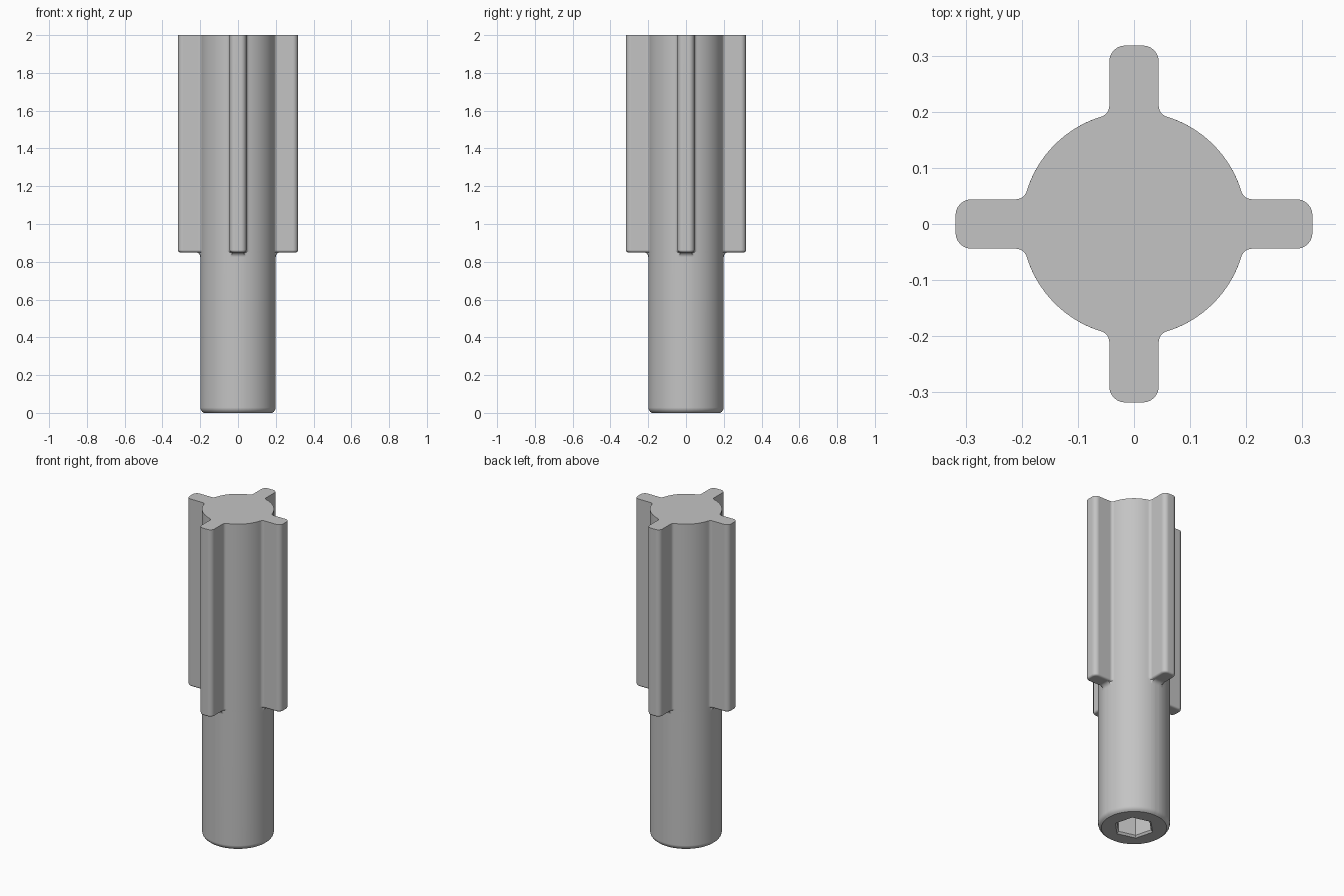
import bpy, bmesh
from math import sin, cos, pi, sqrt, atan2, radians

cube = bpy.data.objects.get("Cube")
if cube:
    bpy.data.objects.remove(cube)

SHAFT_R, HALF, REACH = 0.2, 0.044, 0.318   # shaft radius, fin half width, fin tip
CORNER, FILLET, EDGE = 0.028, 0.02, 0.012  # fin corner, root fillet, underside rounding
FIN_Z, TOP_Z, UNDER = 0.85, 2.0, 0.025

metal = bpy.data.materials.new("plain grey metal")
metal.use_nodes = True
grey = (0.55, 0.55, 0.55, 1)
metal.diffuse_color = grey
metal.node_tree.nodes["Principled BSDF"].inputs["Base Color"].default_value = grey


def arc(cx, cy, r, a0, a1, n):
    return [(cx + r * cos(a0 + (a1 - a0) * i / n), cy + r * sin(a0 + (a1 - a0) * i / n))
            for i in range(n + 1)]


def fin_outline():
    """Right-hand fin, counter-clockwise from shaft to shaft."""
    fy = HALF + FILLET
    fx = sqrt((SHAFT_R + FILLET) ** 2 - fy ** 2)
    upper = arc(REACH - CORNER, HALF - CORNER, CORNER, 0, pi / 2, 6)
    upper += arc(fx, fy, FILLET, -pi / 2, atan2(fy, fx) - pi, 6)
    return [(x, -y) for x, y in reversed(upper)] + upper


OUTLINE = fin_outline()


def section(z, extent, inset=0.0, radius=SHAFT_R):
    """Shaft circle with four fins that stand out from it by at most extent."""
    longest = REACH - SHAFT_R
    fin = []
    for x, y in OUTLINE:
        out = max(0, x - sqrt(SHAFT_R ** 2 - y ** 2)) * (1 - inset / longest)
        y *= (HALF - inset) / HALF
        fin.append((sqrt(radius ** 2 - y ** 2) + min(out, extent), y))
    start = atan2(fin[-1][1], fin[-1][0])
    fin += arc(0, 0, radius, start, pi / 2 - start, 16)[1:-1]
    return [(x * cos(q) - y * sin(q), x * sin(q) + y * cos(q), z)
            for q in (0, pi / 2, pi, 3 * pi / 2) for x, y in fin]


def loft(name, rings):
    bm = bmesh.new()
    loops = [[bm.verts.new(p) for p in ring] for ring in rings]
    n = len(loops[0])
    for low, high in zip(loops, loops[1:]):
        for i in range(n):
            j = (i + 1) % n
            bm.faces.new((low[i], low[j], high[j], high[i]))
    bm.faces.new(loops[0][::-1])
    bm.faces.new(loops[-1])
    bmesh.ops.remove_doubles(bm, verts=bm.verts, dist=0.00001)
    bmesh.ops.recalc_face_normals(bm, faces=bm.faces)
    mesh = bpy.data.meshes.new(name)
    bm.to_mesh(mesh)
    bm.free()
    mesh.materials.append(metal)
    obj = bpy.data.objects.new(name, mesh)
    bpy.context.collection.objects.link(obj)
    return obj


# Rounded foot of the shaft
rings = [section(z, 0, EDGE, r)
         for z, r in ((0, 0.182), (0.007, 0.191), (0.016, 0.197), (0.028, SHAFT_R))]
# Hollow fillet under the fins
for i in range(6):
    a = pi / 2 * i / 5
    rings.append(section(FIN_Z - UNDER + UNDER * sin(a), UNDER * (1 - cos(a)), EDGE))
# Rounded lower fin edge, then straight up to the flat top
for i in range(5):
    a = pi / 2 * i / 4
    rings.append(section(FIN_Z + EDGE * (1 - cos(a)), 1, EDGE * (1 - sin(a))))
rings.append(section(TOP_Z, 1))
body = loft("finned_shaft", rings)

# Hexagonal socket with a chamfered mouth
socket = loft("socket_cutter", [
    [(r * cos(pi / 4 + k * pi / 3), r * sin(pi / 4 + k * pi / 3), z) for k in range(6)]
    for z, r in ((-0.01, 0.124), (0.012, 0.104), (0.2, 0.104))])
socket.hide_render = True

bpy.ops.object.select_all(action="DESELECT")
bpy.context.view_layer.objects.active = body
body.select_set(True)
cut = body.modifiers.new("socket", "BOOLEAN")
cut.operation, cut.solver, cut.object = "DIFFERENCE", "EXACT", socket
bpy.ops.object.modifier_apply(modifier=cut.name)
bpy.data.objects.remove(socket)

bpy.ops.object.shade_smooth_by_angle(angle=radians(30))
body.modifiers.new("even_shading", "WEIGHTED_NORMAL").keep_sharp = True
